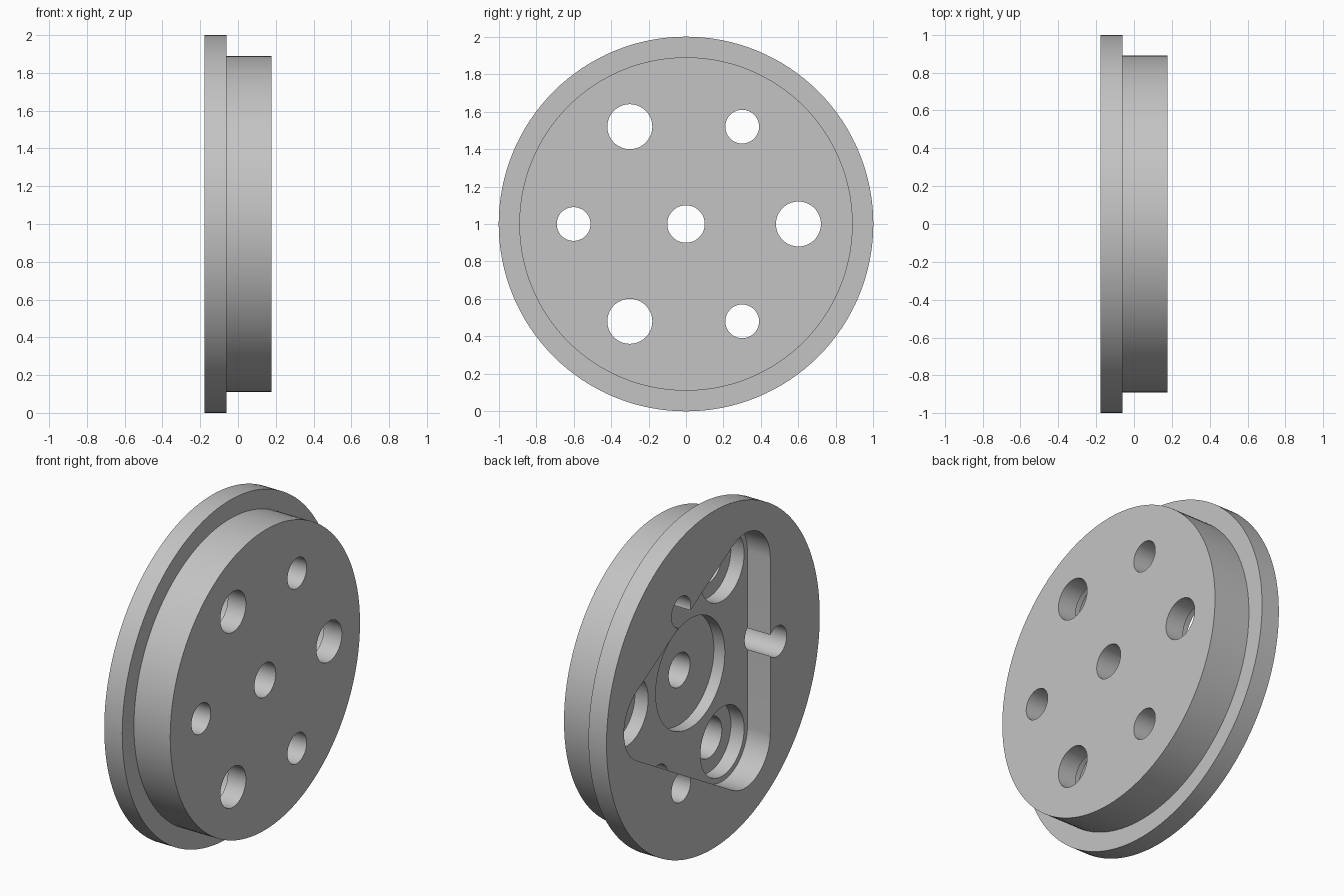
import bpy, bmesh
from math import sin, cos, pi, radians

cube = bpy.data.objects.get("Cube")
if cube:
    bpy.data.objects.remove(cube, do_unlink=True)

grey = bpy.data.materials.new("light grey")
grey.use_nodes = True
colour = (0.55, 0.55, 0.55, 1)
grey.diffuse_color = colour
grey.node_tree.nodes["Principled BSDF"].inputs["Base Color"].default_value = colour

BACK, STEP, FRONT = -0.178, -0.06, 0.178
HOLE_RADIUS = 0.6          # bolt circle
AXIS_Z = 1.0


def arc(cy, cz, r, start, end, n):
    """Points along an arc in the YZ plane, end excluded."""
    return [(cy + r * cos(start + (end - start) * i / n),
             cz + r * sin(start + (end - start) * i / n)) for i in range(n)]


def circle(cy, cz, r, n=64):
    return arc(cy, cz, r, 0, 2 * pi, n)


def loft(name, sections):
    """Closed solid through (x, outline) sections along X."""
    bm = bmesh.new()
    rings = [[bm.verts.new((x, y, z)) for y, z in pts] for x, pts in sections]
    for a, b in zip(rings, rings[1:]):
        for i in range(len(a)):
            j = (i + 1) % len(a)
            bm.faces.new((a[i], a[j], b[j], b[i]))
    bm.faces.new(rings[0])
    bm.faces.new(rings[-1])
    bmesh.ops.recalc_face_normals(bm, faces=bm.faces)
    mesh = bpy.data.meshes.new(name)
    bm.to_mesh(mesh)
    bm.free()
    mesh.materials.append(grey)
    obj = bpy.data.objects.new(name, mesh)
    bpy.context.collection.objects.link(obj)
    return obj


def cut(target, outline, x0, x1):
    """Subtract a prism from the target."""
    cutter = loft("cutter", [(x0, outline), (x1, outline)])
    cutter.hide_render = True
    mod = target.modifiers.new("cut", 'BOOLEAN')
    mod.operation, mod.solver, mod.object = 'DIFFERENCE', 'EXACT', cutter
    bpy.context.view_layer.objects.active = target
    bpy.ops.object.modifier_apply(modifier=mod.name)
    bpy.data.objects.remove(cutter, do_unlink=True)


# Stepped disc: wide flange at the back, narrower body in front
wide = circle(0, AXIS_Z, 1.0, 128)
narrow = circle(0, AXIS_Z, 0.89, 128)
disc = loft("flanged_disc", [(BACK, wide), (STEP, wide), (STEP, narrow), (FRONT, narrow)])


def bolt(angle):
    a = radians(angle)
    return HOLE_RADIUS * cos(a), AXIS_Z + HOLE_RADIUS * sin(a)


# Rounded triangular pocket in the back face
pocket = []
for angle in (0, 120, 240):
    a = radians(angle)
    pocket += arc(*bolt(angle), 0.236, a - pi / 3, a + pi / 3, 24)
    y, z = bolt(angle)
    pocket.append((y + 0.236 * cos(a + pi / 3), z + 0.236 * sin(a + pi / 3)))
cut(disc, pocket, BACK - 0.1, BACK + 0.15)

# Centre recess and bore
cut(disc, circle(0, AXIS_Z, 0.324, 96), BACK - 0.1, BACK + 0.222)
cut(disc, circle(0, AXIS_Z, 0.1), -0.5, 0.5)

# Large counterbored holes alternate with small plain ones
for angle in (0, 120, 240):
    cut(disc, circle(*bolt(angle), 0.205), BACK - 0.1, BACK + 0.237)
    cut(disc, circle(*bolt(angle), 0.12), -0.5, 0.5)
    cut(disc, circle(*bolt(angle + 60), 0.09), -0.5, 0.5)

# Smooth curved walls, keep crisp edges
bpy.ops.object.select_all(action='DESELECT')
disc.select_set(True)
bpy.context.view_layer.objects.active = disc
bpy.ops.object.shade_smooth_by_angle(angle=radians(30))
